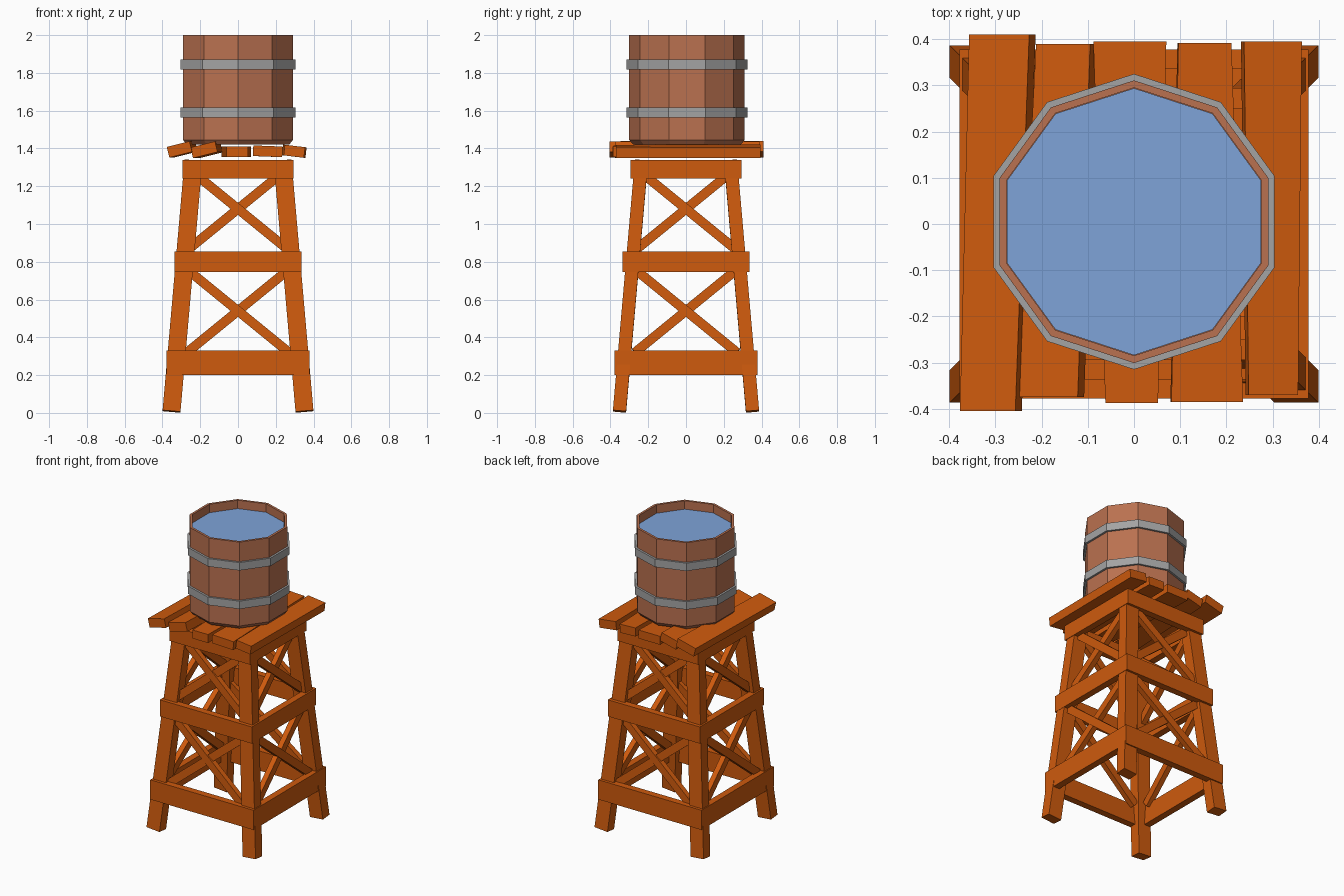
import bpy, bmesh, math
from mathutils import Vector, Matrix

if "Cube" in bpy.data.objects:
    bpy.data.objects.remove(bpy.data.objects["Cube"], do_unlink=True)


def material(name, rgb):
    m = bpy.data.materials.new(name)
    m.use_nodes = True
    m.diffuse_color = (*rgb, 1)
    m.node_tree.nodes["Principled BSDF"].inputs["Base Color"].default_value = (*rgb, 1)
    return m


TIMBER = material("orange timber", (0.62, 0.103, 0.004))
STAVE = material("barrel wood", (0.49, 0.165, 0.08))
METAL = material("grey metal", (0.37, 0.37, 0.37))
WATER = material("blue water", (0.21, 0.37, 0.69))


def finish(name, bm, mat):
    bmesh.ops.recalc_face_normals(bm, faces=bm.faces)
    mesh = bpy.data.meshes.new(name)
    bm.to_mesh(mesh)
    bm.free()
    mesh.materials.append(mat)
    obj = bpy.data.objects.new(name, mesh)
    bpy.context.collection.objects.link(obj)
    return obj


def bar(name, p, q, width, depth, out):
    """Square timber from p to q; depth is measured along the outward direction."""
    p, q = Vector(p), Vector(q)
    along = (q - p).normalized()
    side = Vector(out).cross(along).normalized()
    face = along.cross(side)
    turn = Matrix((side, face, along)).transposed().to_4x4()
    size = Matrix.Diagonal((width, depth, (q - p).length, 1))
    bm = bmesh.new()
    bmesh.ops.create_cube(bm, size=1, matrix=Matrix.Translation((p + q) / 2) @ turn @ size)
    return finish(name, bm, TIMBER)


def lathe(name, profile, mat, closed=False, sides=10, centre_y=0.005):
    """Faceted ring of a radius and height profile, with a corner facing front."""
    bm = bmesh.new()
    rings = []
    for r, z in profile:
        ring = []
        for i in range(sides):
            a = math.pi / 2 + math.tau * i / sides
            ring.append(bm.verts.new((r * math.cos(a), centre_y + r * math.sin(a), z)))
        rings.append(ring)
    pairs = list(zip(rings, rings[1:]))
    if closed:
        pairs.append((rings[-1], rings[0]))
    else:
        bm.faces.new(rings[0])
        bm.faces.new(rings[-1])
    for a, b in pairs:
        for i in range(sides):
            j = (i + 1) % sides
            bm.faces.new((a[i], a[j], b[j], b[i]))
    return finish(name, bm, mat)


def leg_centre(z):
    return 0.352 - 0.0875 * z


# Splayed legs
for sx, front in ((-1, "right"), (1, "left")):
    for sy, end in ((-1, "front"), (1, "back")):
        foot, top = leg_centre(0), leg_centre(1.33)
        bar(f"{end}_{front}_leg", (sx * foot, sy * foot, 0.008),
            (sx * top, sy * top, 1.335), 0.095, 0.07, (0, sy, 0))

# Each side of the tower: three rails and two cross braces
RAILS = ((0.265, 0.13, 0.378), (0.8, 0.11, 0.337), (1.29, 0.10, 0.295))
THICK = 0.045
for k, side in enumerate(("front", "left", "back", "right")):
    spin = Matrix.Rotation(k * math.pi / 2, 3, "Z")
    out = spin @ Vector((0, -1, 0))
    for level, (z, height, half) in zip(("lower", "middle", "upper"), RAILS):
        reach = half if k % 2 == 0 else half - THICK
        y = -half + THICK / 2
        bar(f"{side}_{level}_rail", spin @ Vector((-reach, y, z)),
            spin @ Vector((reach, y, z)), height, THICK, out)
    for level, z in (("lower", 0.54), ("upper", 1.08)):
        for s in (-1, 1):
            run, rise = 0.27, 0.22
            ends = []
            for e in (-1, 1):
                h = z + e * rise
                inset = leg_centre(h) - 0.004 * s
                ends.append(spin @ Vector((s * e * run, -inset, h)))
            bar(f"{side}_{level}_brace", *ends, 0.05, 0.035, out)

# Uneven deck planks: front edge, back edge, end positions, height, roll
PLANKS = (
    ((-0.37, -0.25), (-0.35, -0.22), (-0.405, 0.41), 1.395, 0.25),
    ((-0.245, -0.115), (-0.205, -0.088), (-0.375, 0.39), 1.393, 0.25),
    ((-0.062, 0.052), (-0.088, 0.07), (-0.388, 0.395), 1.382, 0.0),
    ((0.08, 0.235), (0.095, 0.21), (-0.385, 0.392), 1.385, -0.04),
    ((0.245, 0.352), (0.235, 0.36), (-0.37, 0.395), 1.385, -0.12),
)
for front, back, ends, z, roll in PLANKS:
    bm = bmesh.new()
    bmesh.ops.create_cube(bm, size=2)
    for v in bm.verts:
        edge = back if v.co.y > 0 else front
        x = edge[v.co.x > 0]
        middle = sum(edge) / 2
        up = v.co.z * 0.028
        v.co = (x - roll * up, ends[v.co.y > 0], z + up + roll * (x - middle))
    finish("deck_plank", bm, TIMBER)

# Barrel with open top, water and hoops
lathe("barrel", ((0.285, 1.42), (0.306, 1.445), (0.306, 2.0), (0.29, 2.0), (0.29, 1.9)), STAVE)
lathe("water", ((0.289, 1.91), (0.289, 1.945)), WATER)
for z in (1.59, 1.845):
    lathe("barrel_hoop", ((0.3, z - 0.026), (0.32, z - 0.026), (0.32, z + 0.026),
                          (0.3, z + 0.026)), METAL, closed=True)
